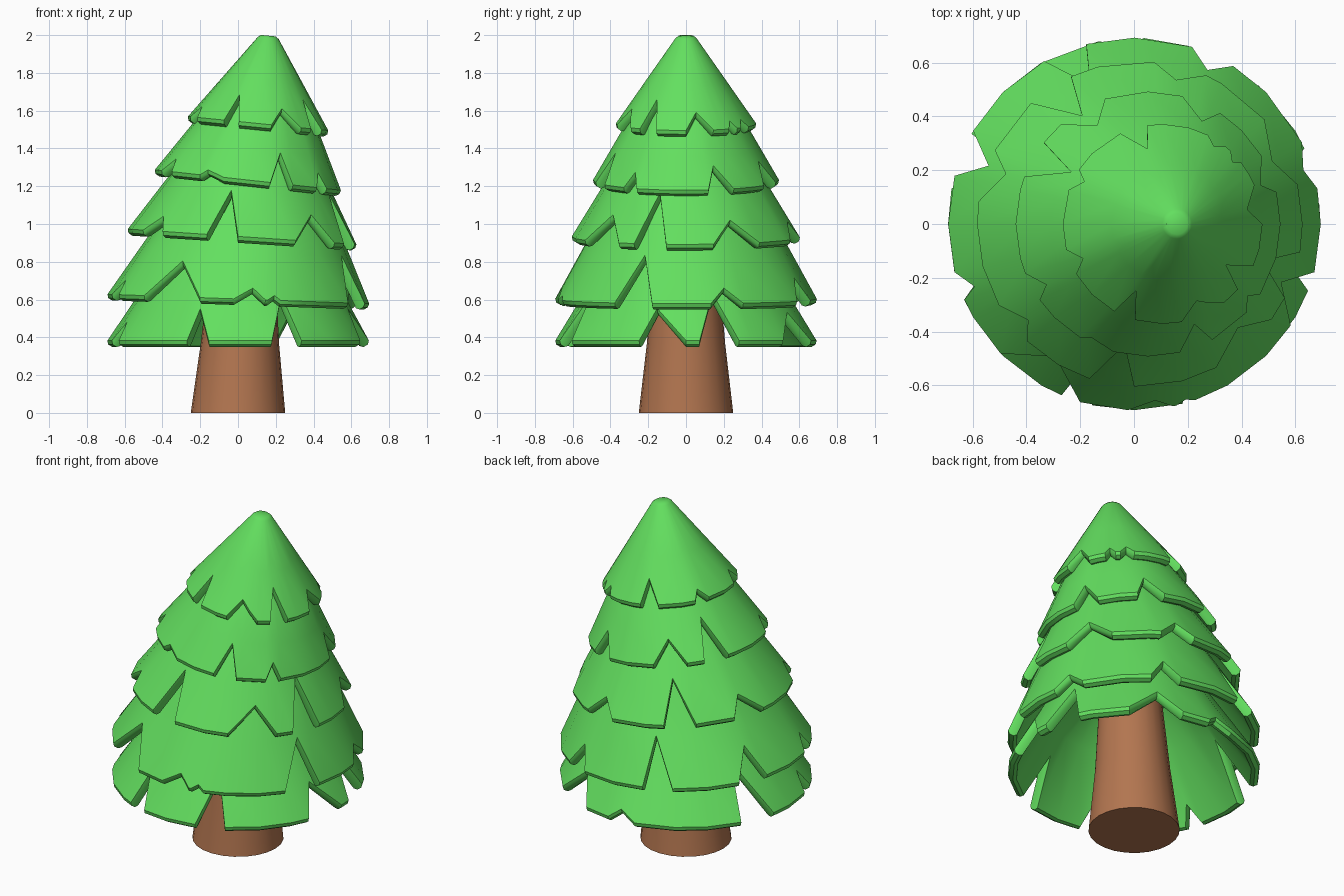
import bpy
import bmesh
from math import sin, cos, radians, hypot

default_cube = bpy.data.objects.get("Cube")
if default_cube:
    bpy.data.objects.remove(default_cube, do_unlink=True)


def make_material(name, colour):
    material = bpy.data.materials.new(name)
    material.use_nodes = True
    material.diffuse_color = (*colour, 1)
    shader = material.node_tree.nodes["Principled BSDF"]
    shader.inputs["Base Color"].default_value = (*colour, 1)
    shader.inputs["Roughness"].default_value = 0.8
    return material


leaf_green = make_material("leaf green", (0.125, 0.74, 0.115))
bark_brown = make_material("bark brown", (0.45, 0.18, 0.08))


def finish(bm, name, material, angle):
    """Turn a bmesh into a smooth shaded object that keeps its sharp edges."""
    bmesh.ops.recalc_face_normals(bm, faces=bm.faces[:])
    mesh = bpy.data.meshes.new(name)
    bm.to_mesh(mesh)
    bm.free()
    mesh.materials.append(material)
    obj = bpy.data.objects.new(name, mesh)
    bpy.context.collection.objects.link(obj)
    bpy.ops.object.select_all(action="DESELECT")
    obj.select_set(True)
    bpy.context.view_layer.objects.active = obj
    bpy.ops.object.shade_smooth_by_angle(angle=radians(angle))
    return obj


def skin(bm, rings):
    """Bridge successive rings with quads and close both ends."""
    for upper, lower in zip(rings, rings[1:]):
        for i in range(len(upper)):
            j = (i + 1) % len(upper)
            bm.faces.new((upper[i], upper[j], lower[j], lower[i]))
    bm.faces.new(rings[0])
    bm.faces.new(rings[-1])


def wrapped(angle):
    return (angle + 180) % 360 - 180


def notch_height(angle, notches):
    """Height of the cut rim above the plain rim in one direction."""
    height = 0
    for start, tip, end, depth in notches:
        offset = wrapped(angle - tip)
        reach = wrapped(start - tip) if offset < 0 else wrapped(end - tip)
        height = max(height, depth * (1 - offset / reach))
    return height


def column_angles(notches):
    """Notch corners, with evenly spread columns wherever there is room."""
    corners = {a % 360 for notch in notches for a in notch[:3]}
    spread = {a for a in range(0, 360, 15)
              if all(abs(wrapped(a - c)) > 5 for c in corners)}
    return sorted(corners | spread)


def make_tier(name, rim, top, tilt, notches, thickness=0.055, chamfer=0.015):
    """A thick leaning skirt; rim and top are (centre x, radius, height)."""
    bm = bmesh.new()
    rise = max(0.012, 1.5 * top[1] ** 2)
    slope_r, slope_z = rim[1] - top[1], top[2] - rim[2]
    length = hypot(slope_r, slope_z)
    normal_r, normal_z = slope_z / length, slope_r / length
    edge = chamfer / length

    def point(angle, t, depth, scale=1, lift=0):
        x, r, z = (a + (b - a) * t for a, b in zip(top, rim))
        r = (r - depth * normal_r) * scale
        z += lift - depth * normal_z - tilt * r * cos(angle)
        return bm.verts.new((x + r * cos(angle), r * sin(angle), z))

    columns = []
    for degrees in column_angles(notches):
        a = radians(degrees)
        end = 1 - notch_height(degrees, notches) / slope_z
        columns.append([
            point(a, 0, 0, 0.7, rise),              # crown
            point(a, 0, 0),
            point(a, end * 0.5, 0),                 # outer slope
            point(a, end - edge, 0),
            point(a, end, chamfer),                 # bevelled rim
            point(a, end, thickness - chamfer),
            point(a, end - edge, thickness),
            point(a, 0.2, thickness),               # inner slope
            point(a, 0.2, thickness, 0.6, rise * 0.6),
        ])
    skin(bm, [list(ring) for ring in zip(*columns)])
    return finish(bm, name, leaf_green, 38)


# Trunk: a tapered post leaning slightly towards the crown
trunk = bmesh.new()
trunk_rings = []
for x, radius, z in ((0, 0.25, 0), (0.01, 0.207, 0.37), (0.03, 0.16, 0.95)):
    trunk_rings.append([
        trunk.verts.new((x + radius * cos(radians(a)), radius * sin(radians(a)), z))
        for a in range(0, 360, 15)])
skin(trunk, trunk_rings)
finish(trunk, "trunk", bark_brown, 30)

# Foliage tiers; each notch is (start angle, tip angle, end angle, depth)
make_tier("bottom_tier", (0, 0.7, 0.37), (0.03, 0.42, 0.83), 0, [
    (-113, -111, -103, 0.17), (-75, -67, -61, 0.24), (-21, -15, 0, 0.17),
    (6, 15, 24, 0.25), (48, 63, 73, 0.15), (87, 93, 101, 0.05),
    (151, 155, 169, 0.28), (195, 200, 204, 0.1)])

make_tier("lower_tier", (0, 0.7, 0.59), (0.07, 0.42, 1.1), 0.036, [
    (-136, -123, -107, 0.19), (-92, -84, -78, 0.06), (-77, -74, -71, 0.025),
    (-33, -23, -15, 0.25), (11, 18, 26, 0.08), (58, 66, 72, 0.12),
    (105, 111, 119, 0.25), (150, 159, 165, 0.16), (195, 201, 204, 0.08)])

make_tier("middle_tier", (0.02, 0.613, 0.92), (0.085, 0.3, 1.43), 0.067, [
    (-150, -140, -134, 0.08), (-108, -101, -92, 0.24), (-62, -48, -36, 0.14),
    (-27, -18, -10, 0.26), (14, 26, 40, 0.12), (66, 77, 85, 0.09),
    (115, 121, 132, 0.22), (153, 160, 172, 0.1)])

make_tier("upper_tier", (0.05, 0.5, 1.22), (0.115, 0.29, 1.58), 0.11, [
    (-158, -150, -145, 0.07), (-121, -117, -105, 0.03), (-76, -69, -61, 0.16),
    (-42, -37, -32, 0.08), (14, 20, 31, 0.12), (57, 65, 75, 0.12),
    (109, 120, 131, 0.12), (142, 149, 159, 0.2)])

make_tier("top_tier", (0.105, 0.38, 1.52), (0.16, 0.055, 1.985), 0.1, [
    (-119, -115, -106, 0.14), (-79, -68, -52, 0.09), (-41, -35, -25, 0.15),
    (0, 10, 23, 0.09), (38, 42, 47, 0.04), (51, 57, 63, 0.04),
    (99, 104, 115, 0.12), (147, 152, 160, 0.05), (195, 203, 210, 0.06)])
